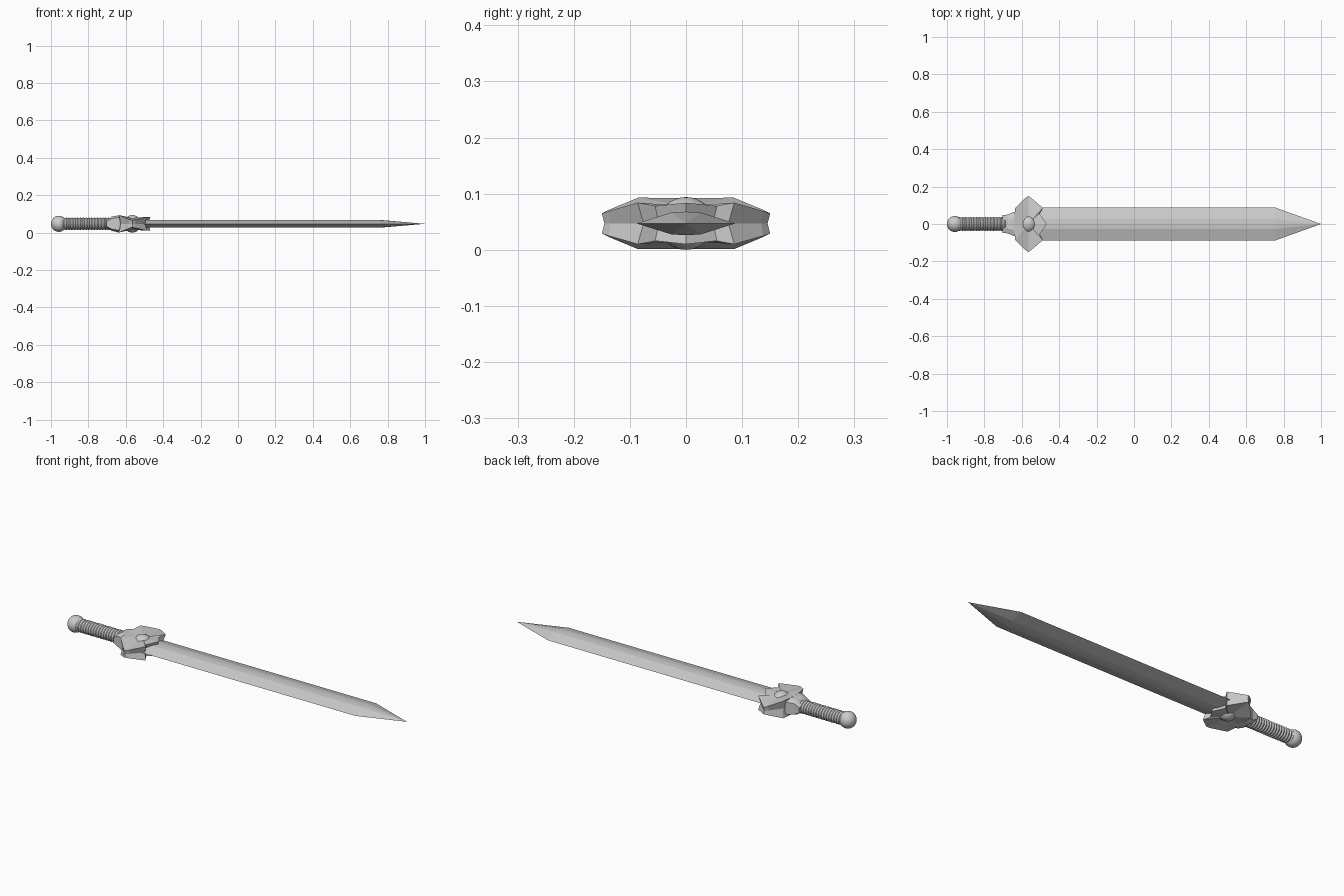
import bpy, bmesh, math
from mathutils import Vector

if "Cube" in bpy.data.objects:
    bpy.data.objects.remove(bpy.data.objects["Cube"])

ZC = 0.047  # height of the sword's centre plane


def mesh_object(name, verts, faces, smooth=None):
    me = bpy.data.meshes.new(name)
    me.from_pydata(verts, [], faces)
    bm = bmesh.new()
    bm.from_mesh(me)
    bmesh.ops.recalc_face_normals(bm, faces=bm.faces)
    bm.to_mesh(me)
    bm.free()
    ob = bpy.data.objects.new(name, me)
    ob.location.z = ZC
    bpy.context.collection.objects.link(ob)
    return ob


def loft(name, rings, tip=None):
    """Skin equal-sized rings; close with caps or a tip point."""
    n = len(rings[0])
    verts = [v for r in rings for v in r]
    faces = [(k*n+i, k*n+(i+1) % n, (k+1)*n+(i+1) % n, (k+1)*n+i)
             for k in range(len(rings)-1) for i in range(n)]
    faces.append(tuple(range(n)))
    last = (len(rings)-1)*n
    if tip:
        verts.append(tip)
        faces += [(last+i, last+(i+1) % n, len(verts)-1) for i in range(n)]
    else:
        faces.append(tuple(range(last, last+n)))
    return mesh_object(name, verts, faces)


def ball(name, loc, scale):
    bpy.ops.mesh.primitive_uv_sphere_add(segments=32, ring_count=16, radius=1, location=loc)
    ob = bpy.context.object
    ob.name = name
    ob.scale = scale
    bpy.ops.object.shade_smooth()
    return ob


# Blade: flat-topped diamond section tapering to a point
section = [(0.088, 0), (0.026, 0.0195), (0, 0.021), (-0.026, 0.0195),
           (-0.088, 0), (-0.026, -0.0195), (0, -0.021), (0.026, -0.0195)]
loft("blade", [[(x, y, z) for y, z in section] for x in (-0.58, 0.755)], (1.0, 0, 0))

# Guard: star outline, dished faces and a grooved rim
half = [(-0.505, 0.055, 0.031), (-0.487, 0.086, 0.037), (-0.548, 0.138, 0.022),
        (-0.565, 0.150, 0.018), (-0.582, 0.138, 0.024), (-0.635, 0.085, 0.046)]
outline = ([(-0.468, 0, 0.037)] + half + [(-0.645, 0, 0.045)]
           + [(x, -y, z) for x, y, z in reversed(half)])
c = Vector((-0.565, 0, 0))
n = len(outline)
mid = []
for x, y, z in outline:
    k = 0.97 if abs(y) > 0.13 else 0.88
    mid.append((c.x+(x-c.x)*k, y*k, 0))
verts = outline + mid + [(x, y, -z) for x, y, z in outline]
verts += [(c.x, 0, 0.031), (c.x, 0, -0.031)]
faces = []
for i in range(n):
    j = (i+1) % n
    faces += [(i, j, n+j, n+i), (n+i, n+j, 2*n+j, 2*n+i),
              (i, j, 3*n), (2*n+i, 2*n+j, 3*n+1)]
mesh_object("guard", verts, faces)

# Collar: tapered block joining guard and grip
loft("guard_collar", [[(x, y*w, z*h) for y, z in
                       [(1, 0), (1, .75), (.5, 1), (-.5, 1), (-1, .75),
                        (-1, 0), (-1, -.75), (-.5, -1), (.5, -1), (1, -.75)]]
                      for x, w, h in [(-0.60, .06, .030), (-0.64, .065, .045),
                                      (-0.675, .050, .038), (-0.703, .048, .018)]])

# Grip: ribbed oval handle
rings = []
ribs, sides = 18, 24
x0, x1 = -0.94, -0.67
for k in range(ribs*2+1):
    x = x0+(x1-x0)*k/(ribs*2)
    r = 1.0 if k % 2 else 0.88
    rings.append([(x, 0.038*r*math.cos(2*math.pi*i/sides),
                   0.034*r*math.sin(2*math.pi*i/sides)) for i in range(sides)])
loft("grip", rings)

# Pommel and the jewel showing on both faces
ball("pommel", (-0.958, 0, ZC), (0.042, 0.043, 0.043))
ball("guard_jewel", (-0.565, 0, ZC), (0.046, 0.050, 0.047))
